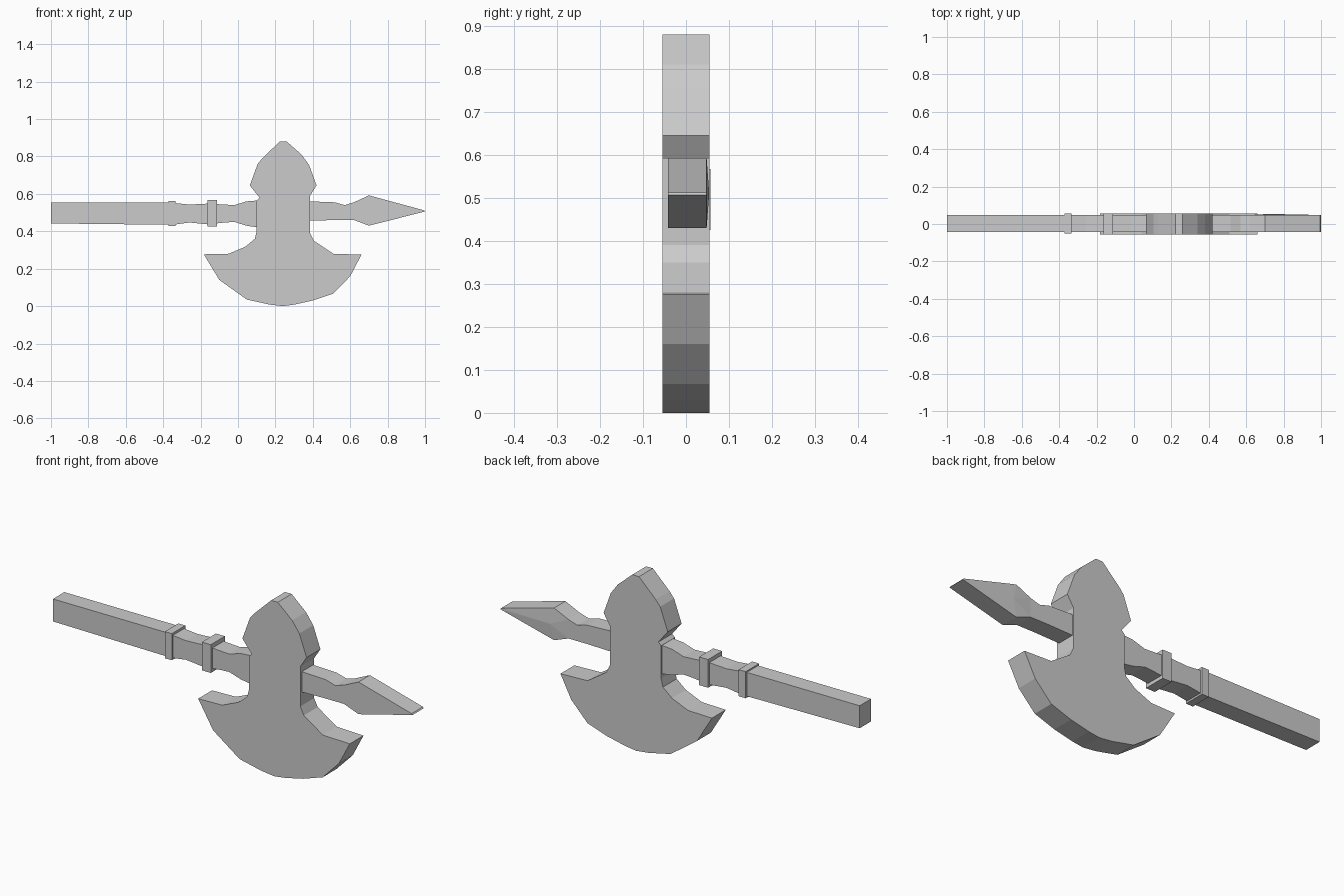
import bpy, bmesh

if "Cube" in bpy.data.objects:
    bpy.data.objects.remove(bpy.data.objects["Cube"])


def extrude_profile(name, points, y0, y1, back_peak=None):
    """Extrude an (x, z) outline from y0 to y1; optionally raise a point on the back."""
    bm = bmesh.new()
    front = bm.faces.new([bm.verts.new((x, y0, z)) for x, z in points])
    ext = bmesh.ops.extrude_face_region(bm, geom=[front], use_keep_orig=True)
    verts = [g for g in ext["geom"] if isinstance(g, bmesh.types.BMVert)]
    back = [g for g in ext["geom"] if isinstance(g, bmesh.types.BMFace) and
            all(v in verts for v in g.verts)][0]
    bmesh.ops.translate(bm, verts=verts, vec=(0, y1 - y0, 0))
    if back_peak:
        poke = bmesh.ops.poke(bm, faces=[back])
        poke["verts"][0].co = back_peak
    bmesh.ops.recalc_face_normals(bm, faces=bm.faces)
    mesh = bpy.data.meshes.new(name)
    bm.to_mesh(mesh)
    bm.free()
    obj = bpy.data.objects.new(name, mesh)
    bpy.context.collection.objects.link(obj)
    return obj


# Axe head: wide blade below, pointed crest above
extrude_profile("axe_head", [
    (.223, .88), (.26, .88), (.34, .81), (.38, .755), (.42, .645), (.385, .59),
    (.385, .39), (.405, .35), (.51, .28), (.66, .275), (.60, .16), (.51, .067),
    (.40, .03), (.30, .008), (.24, .0), (.17, .008), (.047, .035), (-.10, .14),
    (-.183, .277), (-.05, .28), (.04, .318), (.09, .36), (.10, .40), (.10, .565),
    (.115, .58), (.063, .645), (.105, .76), (.13, .79)], -.055, .055)

# Handle with waisted grip
extrude_profile("handle", [
    (-1, .555), (-.37, .555), (-.33, .55), (-.26, .543), (-.16, .548), (-.02, .54),
    (.045, .56), (.11, .565), (.11, .42), (.045, .43), (-.02, .45), (-.07, .447),
    (-.16, .437), (-.26, .447), (-.33, .437), (-.37, .435), (-1, .442)], -.042, .048)

# Bands around the handle
for name, x0, x1, z0, z1, y0, y1 in (
        ("outer_band", -.372, -.333, .428, .562, -.05, .057),
        ("inner_band", -.163, -.113, .425, .567, -.055, .057)):
    extrude_profile(name, [(x0, z0), (x1, z0), (x1, z1), (x0, z1)], y0, y1)

# Spear neck and spear point
extrude_profile("spear_neck", [
    (.38, .56), (.517, .555), (.57, .54), (.62, .555), (.62, .46),
    (.517, .46), (.38, .457)], -.042, .048)
extrude_profile("spear_point", [
    (.62, .555), (.70, .592), (.995, .512), (1.0, .506), (.70, .43), (.62, .46)],
    -.042, .048, back_peak=(.72, .054, .51))
